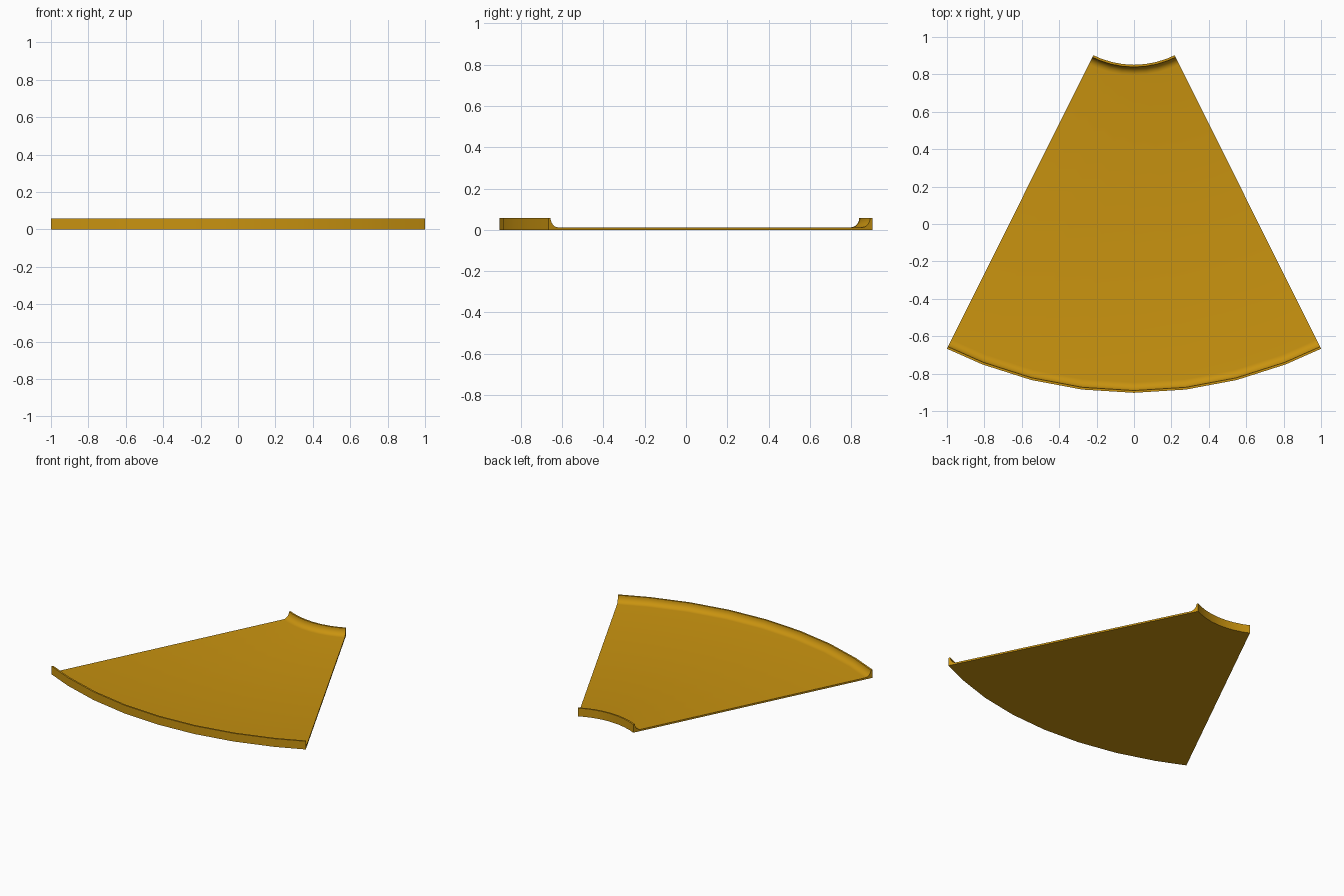
import bpy, bmesh
from math import sin, cos, pi, radians

if "Cube" in bpy.data.objects:
    bpy.data.objects.remove(bpy.data.objects["Cube"])

HALF = 26.5
R_OUT = 1 / sin(radians(HALF))
CY = R_OUT - 0.9025
R_IN = (CY - 0.9025) / cos(radians(HALF))
FLOOR, TOP, LIP, COVE = 0.012, 0.058, 0.012, 0.043
STEPS = 6

# Radial cross-section: thin floor with a coved lip at each end
def cove(r_lip, sign):
    return [(r_lip + sign * COVE * (1 - cos(t)), TOP - (TOP - FLOOR) * sin(t))
            for t in (pi / 2 * i / STEPS for i in range(STEPS + 1))]

profile = [(R_IN, 0), (R_IN, TOP)] + cove(R_IN + LIP, 1)
profile += cove(R_OUT - LIP, -1)[::-1] + [(R_OUT, TOP), (R_OUT, 0)]

# Sweep the section around the arc centre
half_angles = [7.1, 14.2, 21.2, HALF]
angles = [-a for a in half_angles[::-1]] + [0] + half_angles
bm = bmesh.new()
rings = [[bm.verts.new((r * sin(radians(a)), CY - r * cos(radians(a)), z))
          for r, z in profile] for a in angles]
n = len(profile)
for a, b in zip(rings, rings[1:]):
    for i in range(n):
        j = (i + 1) % n
        bm.faces.new((a[i], a[j], b[j], b[i]))

# Flat radial ends
bm.faces.new(rings[0])
bm.faces.new(rings[-1][::-1])
bmesh.ops.recalc_face_normals(bm, faces=bm.faces)

mesh = bpy.data.meshes.new("tray_segment")
bm.to_mesh(mesh)
bm.free()
obj = bpy.data.objects.new("tray_segment", mesh)
bpy.context.collection.objects.link(obj)

mat = bpy.data.materials.new("amber")
mat.diffuse_color = (0.58, 0.29, 0.005, 1)
mat.use_nodes = True
mat.node_tree.nodes["Principled BSDF"].inputs["Base Color"].default_value = mat.diffuse_color
mesh.materials.append(mat)

bpy.context.view_layer.objects.active = obj
obj.select_set(True)
bpy.ops.object.shade_smooth_by_angle(angle=radians(30))
